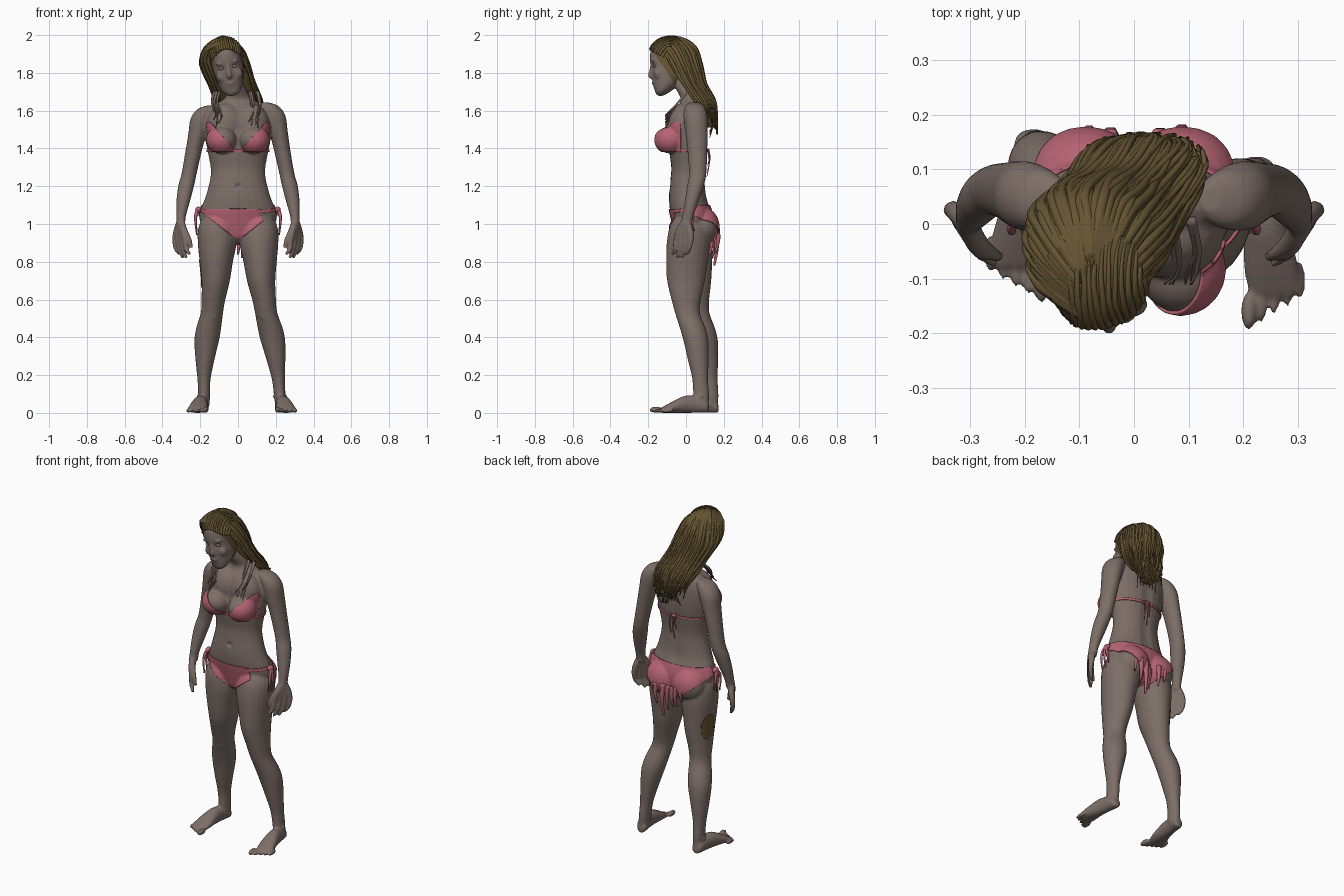
import bpy, bmesh, math, random
from mathutils import Vector, Matrix, Quaternion
from mathutils.bvhtree import BVHTree

random.seed(4)
if "Cube" in bpy.data.objects:
    bpy.data.objects.remove(bpy.data.objects["Cube"])


def material(name, rgb):
    m = bpy.data.materials.new(name)
    m.use_nodes = True
    m.diffuse_color = (*rgb, 1)
    node = next(n for n in m.node_tree.nodes if n.type == 'BSDF_PRINCIPLED')
    node.inputs["Base Color"].default_value = (*rgb, 1)
    return m


SKIN = material("weathered skin", (.205, .157, .135))
HAIR = material("dark blonde hair", (.135, .092, .033))
PINK = material("faded pink cloth", (.46, .125, .17))


def make(name, bm, mat, fix=True):
    if fix:
        bmesh.ops.recalc_face_normals(bm, faces=bm.faces)
    mesh = bpy.data.meshes.new(name)
    bm.to_mesh(mesh)
    bm.free()
    mesh.materials.append(mat)
    mesh.shade_smooth()
    obj = bpy.data.objects.new(name, mesh)
    bpy.context.scene.collection.objects.link(obj)
    return obj


def spline(rows, n):
    out = []
    for i in range(len(rows) - 1):
        four = [rows[max(i - 1, 0)], rows[i], rows[i + 1], rows[min(i + 2, len(rows) - 1)]]
        for k in range(n):
            t = k / n
            out.append([b + .5 * t * (c - a + t * (2*a - 5*b + 4*c - d + t * (3*(b - c) + d - a)))
                        for a, b, c, d in zip(*four)])
    return out + [list(rows[-1])]


def loft(bm, rows, axis='Z', sides=24, n=4):
    """Skin elliptical rings (x, y, z, rx, ry); axis PATH follows the path."""
    rows = spline(rows, n)
    rings = []
    for i, (x, y, z, a, b) in enumerate(rows):
        q = Quaternion()
        if axis == 'Y':
            q = Quaternion((1, 0, 0), math.pi / 2)
        elif axis == 'PATH':
            t = Vector(rows[min(i + 1, len(rows) - 1)][:3]) - Vector(rows[max(i - 1, 0)][:3])
            q = Vector((0, 0, -1)).rotation_difference(t)
        ring = []
        for k in range(sides):
            w = math.tau * k / sides
            p = q @ Vector((a * math.cos(w), b * math.sin(w), 0))
            ring.append(bm.verts.new(p + Vector((x, y, z))))
        rings.append(ring)
    for r, s in zip(rings, rings[1:]):
        for k in range(sides):
            j = (k + 1) % sides
            bm.faces.new((r[k], r[j], s[j], s[k]))
    bm.faces.new(rings[0])
    bm.faces.new(rings[-1])


def ball(bm, center, size):
    m = Matrix.Translation(center) @ Matrix.Diagonal((*size, 1))
    bmesh.ops.create_uvsphere(bm, u_segments=20, v_segments=12, radius=1, matrix=m)


# Head, shaped upright and then tilted
HEAD = (Matrix.Translation((-.055, -.08, 1.84)) @ Matrix.Rotation(-.18, 4, 'Y')
        @ Matrix.Rotation(.12, 4, 'X'))


def head_form(grow=0):
    bm = bmesh.new()
    rows = [(-.155, -.07, .018, .016), (-.14, -.06, .042, .038), (-.11, -.038, .06, .066),
            (-.06, -.015, .074, .092), (0, 0, .082, .106), (.05, .003, .085, .11),
            (.1, .005, .075, .097), (.135, .005, .045, .06), (.15, .005, .01, .015)]
    loft(bm, [(0, y, z * (1 + grow * 6), a + grow, b + grow) for z, y, a, b in rows])
    return bm


# Torso and neck
body = bmesh.new()
loft(body, [(0, .03, .9, .07, .05), (0, .03, .93, .11, .08), (0, .035, .98, .18, .1),
            (0, .032, 1.03, .205, .108), (0, .022, 1.08, .197, .108), (0, .01, 1.15, .17, .1),
            (0, .01, 1.24, .147, .092), (0, .012, 1.3, .145, .09), (0, .012, 1.38, .16, .1),
            (0, .015, 1.46, .175, .104), (0, .02, 1.54, .18, .098), (0, .027, 1.6, .155, .085),
            (0, .034, 1.64, .11, .068), (0, .03, 1.67, .068, .06), (-.01, .0, 1.72, .05, .056),
            (-.035, -.035, 1.79, .046, .05)])

for s in (-1, 1):
    ball(body, (s * .085, -.083, 1.445), (.078, .08, .072))
    ball(body, (s * .065, -.02, 1.525), (.1, .08, .115))
    ball(body, (s * .088, .083, .985), (.1, .09, .1))

    # Leg: the left one stands wider and further forward
    spread, dy = (.05, -.025) if s > 0 else (0, .025)
    leg = [(.1, .02, 1.04, .08, .08), (.11, .02, .98, .1, .105), (.11, .02, .9, .103, .115),
           (.115, .017, .8, .088, .11), (.118, .017, .7, .075, .1), (.13, .023, .6, .063, .078),
           (.138, .033, .53, .059, .066), (.155, .06, .45, .066, .068),
           (.166, .078, .38, .065, .066), (.175, .09, .28, .05, .055),
           (.18, .1, .18, .035, .042), (.18, .105, .1, .031, .042), (.18, .105, .04, .03, .04)]
    loft(body, [(s * (x + spread * (1 - z) ** 2), y + dy * min(1, (1.04 - z) * 2), z, a, b)
                for x, y, z, a, b in leg])
    ball(body, (s * (.136 + spread * .2), -.002 + dy, .535), (.038, .028, .055))

    # Foot, ankle bones and toes
    hx, hy = s * (.183 + spread * .8), .148 + dy
    foot = [(0, .012, .016), (.05, .031, .034), (.25, .034, .045), (.45, .04, .045),
            (.65, .049, .032), (.8, .05, .02), (.87, .044, .014)]
    loft(body, [(hx + s * .04 * t, hy - .29 * t, c, a, c) for t, a, c in foot], axis='Y')
    ball(body, (hx, hy - .045, .085), (.04, .016, .016))
    for i in range(5):
        r = .017 if i == 0 else .012
        ball(body, (hx + s * (.036 + (i - 2.1) * .0235), hy - .282 + .014 * i, r),
             (r * .82, .036, r))

    # Arm: the right shoulder hangs lower
    drop = .022 if s < 0 else .006
    arm = [(.14, .045, 1.65, .02, .025), (.165, .045, 1.63, .05, .05),
           (.193, .05, 1.58, .058, .063), (.213, .055, 1.5, .05, .06),
           (.232, .06, 1.4, .044, .053), (.258, .062, 1.27, .04, .046),
           (.275, .05, 1.2, .042, .044), (.29, .03, 1.12, .036, .037),
           (.301, .01, 1.04, .025, .03), (.303, 0, .99, .024, .03)]
    loft(body, [(s * x, y, z - drop * (z > 1.45), a, b) for x, y, z, a, b in arm])

    # Fingers fan out of the wrist and form the palm; the thumb points inwards
    for i in range(4):
        u = .018 * i
        short = .02 if i in (0, 3) else 0
        path = [(.303, .0, 1.02, .02), (.322 - u * .6, .02 - u, .97, .019),
                (.333 - u, .026 - 1.4 * u, .92, .016), (.33 - u, .018 - 1.4 * u, .87, .0115),
                (.308 - u, .004 - 1.4 * u, .82 + short, .0095)]
        loft(body, [(s * x, y, z, r, r) for x, y, z, r in path], 'PATH', 12)
    thumb = [(.3, -.01, 1.0, .02), (.28, -.04, .955, .018), (.257, -.055, .915, .0125),
             (.247, -.06, .875, .01)]
    loft(body, [(s * x, y, z, r, r) for x, y, z, r in thumb], 'PATH', 12)

# Nose, lips, chin, brow and cheeks
head = head_form()
loft(head, [(0, -.098, .02, .01, .01), (0, -.106, -.015, .01, .011), (0, -.115, -.042, .013, .013),
            (0, -.1, -.054, .012, .01)], 'PATH', 12)
ball(head, (0, -.1, -.045), (.019, .014, .009))
ball(head, (0, -.098, -.083), (.025, .015, .007))
ball(head, (0, -.095, -.097), (.021, .014, .007))
ball(head, (0, -.08, -.135), (.026, .018, .018))
for s in (-1, 1):
    ball(head, (s * .034, -.088, .026), (.028, .014, .009))
    ball(head, (s * .043, -.074, -.045), (.028, .022, .03))
head.transform(HEAD)
temp = bpy.data.meshes.new("head_form")
head.to_mesh(temp)
head.free()
body.from_mesh(temp)
bpy.data.meshes.remove(temp)

# Fuse everything into one continuous skin
figure = make("body", body, SKIN)
remesh = figure.modifiers.new("fuse", 'REMESH')
remesh.mode = 'VOXEL'
remesh.voxel_size = .006
relax = figure.modifiers.new("relax", 'SMOOTH')
relax.iterations = 6
bpy.context.view_layer.update()
skin = bpy.data.meshes.new_from_object(figure.evaluated_get(bpy.context.evaluated_depsgraph_get()))
figure.modifiers.clear()
figure.data = skin

# Eye sockets, navel and spine groove pressed into the skin
dents = [(HEAD @ Vector((s * .033, -.1, 0)), .016, .008) for s in (-1, 1)]
dents.append((Vector((0, -.09, 1.2)), .012, .014))
dents += [(Vector((0, .105, 1.12 + .04 * i)), .03, -.006) for i in range(11)]
for v in skin.vertices:
    for p, r, depth in dents:
        v.co.y += depth * math.exp(-((v.co - p).length / r) ** 2)
skin.materials.clear()
skin.materials.append(SKIN)
skin.shade_smooth()

eyes = bmesh.new()
for s in (-1, 1):
    ball(eyes, (s * .033, -.085, 0), (.017, .012, .009))
eyes.transform(HEAD)
make("closed_eyelids", eyes, SKIN)


def shell(name, planes, mat=PINK, lift=.006):
    """Thin cloth copied from the skin, trimmed by planes (point, outward normal)."""
    bm = bmesh.new()
    bm.from_mesh(skin)
    bm.normal_update()
    for v, n in [(v, v.normal.copy()) for v in bm.verts]:
        v.co += n * lift
    for p, n in planes:
        bmesh.ops.bisect_plane(bm, geom=bm.verts[:] + bm.edges[:] + bm.faces[:], dist=1e-6,
                               plane_co=p, plane_no=Vector(n).normalized(), clear_outer=True)
    solid = make(name, bm, mat, False).modifiers.new("thickness", 'SOLIDIFY')
    solid.thickness = lift
    solid.offset = -1


LEFT, RIGHT, FRONT, BACK, UP, DOWN = ((1, 0, 0), (-1, 0, 0), (0, -1, 0), (0, 1, 0),
                                      (0, 0, 1), (0, 0, -1))
# Bikini top: cups and back band
for s, side in ((-1, "right"), (1, "left")):
    shell(side + "_cup", [((0, 0, 1.386), DOWN), ((0, 0, 1.54), UP), ((s * .182, 0, 0), (s, 0, 0)),
                          ((0, -.03, 0), BACK), ((s * .025, 0, 1.405), (-s * .14, 0, .13))])
shell("chest_band", [((0, 0, 1.382), DOWN), ((0, 0, 1.394), UP), ((.175, 0, 0), LEFT),
                     ((-.175, 0, 0), RIGHT)])

# Bikini bottom: front panel worn down to a string on the left, and back panel
sides = [((.225, 0, 0), LEFT), ((-.225, 0, 0), RIGHT)]
shell("bottom_front", [sides[1], ((.11, 0, 1.08), (1, 0, .4)), ((0, 0, 1.08), UP),
                       ((0, .03, 0), BACK), ((0, 0, .925), DOWN)]
      + [((s * .19, 0, 1.062), (s * .125, 0, -.16)) for s in (-1, 1)])
shell("left_hip_string", [sides[0], ((.1, 0, 0), RIGHT), ((.15, 0, 1.078), (-.1, 0, 1)),
                          ((.15, 0, 1.06), (.1, 0, -1)), ((0, .03, 0), BACK)])
shell("bottom_back", sides + [((0, 0, 1.1), UP), ((0, .03, 0), FRONT), ((0, 0, .89), DOWN)]
      + [((s * .2, 0, 1.035), (s * .12, 0, -.14)) for s in (-1, 1)])

# Rounded stain on the outer back of the right thigh
spot = Vector((0, .06, .74))
shell("thigh_stain", [((-.1, 0, 0), LEFT)]
      + [(spot + Vector((0, .045 * math.cos(w), .075 * math.sin(w))),
          (0, math.cos(w) / .045, math.sin(w) / .075))
         for w in [math.tau * k / 10 for k in range(10)]], HAIR, .003)


def strand(bm, points, r):
    last = len(points) - 1
    loft(bm, [(*p, r * (1 - .7 * i / last), r * (1 - .7 * i / last))
              for i, p in enumerate(points)], 'PATH', 6)


# Torn cloth hanging from the seat, hip ties and back knot
rags = bmesh.new()
for x, y, top, low, r in ((.045, .155, .98, .78, .02), (.0, .13, .96, .84, .018),
                          (.085, .163, .98, .85, .018), (-.045, .158, .98, .86, .018),
                          (.02, .145, .97, .82, .016), (-.085, .163, .99, .9, .015),
                          (.115, .15, 1.0, .9, .014), (0, .115, 1.4, 1.25, .006),
                          (.02, .118, 1.4, 1.28, .005), (-.015, .118, 1.4, 1.31, .005)):
    strand(rags, [(x, y, top), (x + .004, y + .008, (top + low) / 2), (x, y - .005, low)], r)
ball(rags, (0, .112, 1.39), (.018, .012, .01))
for s in (-1, 1):
    ball(rags, (s * .21, .015, 1.075), (.016, .022, .017))
    for y in (-.012, .012, .034):
        strand(rags, [(s * .212, .015, 1.08), (s * .225, y, 1.03),
                      (s * .218, y * 1.2, .93 + abs(y))], .012)
make("torn_cloth_and_ties", rags, PINK)

# Hair: scalp cap, back mass, swept-back top locks and long locks
cap = head_form(.004)
bmesh.ops.bisect_plane(cap, geom=cap.verts[:] + cap.edges[:] + cap.faces[:], clear_outer=True,
                       plane_co=(0, -.09, .085), plane_no=Vector((0, -.9, -.43)).normalized())
cap.transform(HEAD)
scalp = BVHTree.FromBMesh(cap)
make("hair_cap", cap, HAIR)

mass = bmesh.new()
loft(mass, [(-.08, -.04, 1.94, .07, .07), (-.065, -.008, 1.86, .11, .08),
            (-.035, .03, 1.75, .105, .072), (0, .09, 1.65, .095, .06),
            (.02, .122, 1.57, .07, .04), (.02, .132, 1.51, .03, .02)])
make("hair_mass", mass, HAIR)

locks = bmesh.new()
for i in range(-9, 10):
    phi = i * .13
    points = []
    for k in range(7):
        w = 1.05 - .3 * k
        aim = Vector((.11 * math.sin(phi + .04 * k * i / 9), -.14 * math.cos(phi) * math.sin(w),
                      .19 * math.cos(phi) * math.cos(w)))
        points.append(scalp.find_nearest(HEAD @ aim)[0])
    strand(locks, points, random.uniform(.007, .01))

COUNT = 84
for i in range(COUNT):
    a = 2.0 * (2 * (i + random.uniform(-.3, .3)) / (COUNT - 1) - 1)
    f = abs(a) / 2.0
    sx, cy = math.sin(a), math.cos(a)
    g = random.uniform(.95, 1.06)
    tip = 1.5 + .1 * f + random.uniform(-.04, .06)
    y0 = -.06 - .105 * f
    y1 = -.065 + .112 * g * cy
    points = [(-.08 + .012 * sx, y0, 1.985 - .04 * f * f),
              (-.08 + .062 * sx, (y0 + y1) / 2, 1.973 - .035 * f * f)]
    for x, y, rx, ry, z in ((-.08, -.065, .1, .112, 1.93 - .02 * f), (-.067, -.03, .122, .108, 1.84),
                            (-.031, .02, .118, .083, 1.74), (.008, .085, .114, .07, 1.64)):
        wave = random.uniform(-.008, .008)
        points.append((x + rx * g * sx + wave, y + ry * g * cy, z))
    points.append((.02 + .085 * sx + random.uniform(-.025, .025), .13 + .035 * cy, tip))
    strand(locks, points, random.uniform(.011, .015))
make("hair_locks", locks, HAIR)

# Wet strands resting on the chest and the back
wet = bmesh.new()
for i in range(14):
    s = 1 if i % 2 else -1
    x = s * random.uniform(.06, .12) - .012
    low = random.uniform(1.5, 1.58)
    strand(wet, [(x, .01, 1.7), (x + s * .012, -.045, 1.64),
                 (x + random.uniform(-.018, .018), -.086, (1.62 + low) / 2),
                 (x + random.uniform(-.01, .01), -.11, low)], .0065)
for i in range(7):
    x = -.05 + .022 * i
    strand(wet, [(x, .15, 1.6), (x + .012, .145, 1.53), (x, .125, random.uniform(1.44, 1.5))], .006)
make("wet_strands", wet, SKIN)
